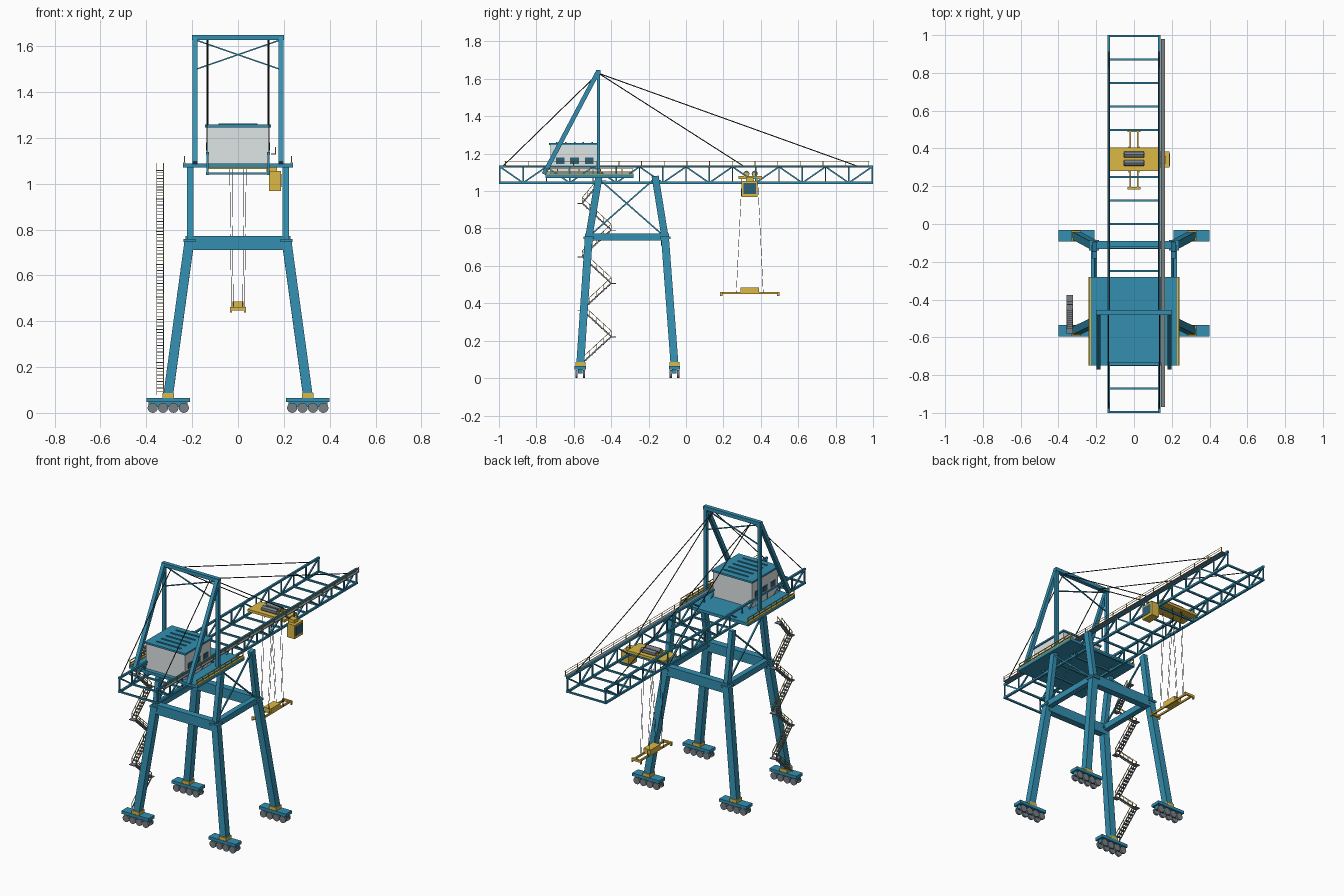
import bpy, bmesh, math
from mathutils import Vector, Matrix

if "Cube" in bpy.data.objects:
    bpy.data.objects.remove(bpy.data.objects["Cube"])


def material(name, rgb):
    m = bpy.data.materials.new(name)
    m.diffuse_color = (*rgb, 1)
    m.use_nodes = True
    m.node_tree.nodes["Principled BSDF"].inputs["Base Color"].default_value = m.diffuse_color
    return m


BLUE = material("crane blue", (0.033, 0.275, 0.435))
YELLOW = material("safety yellow", (0.72, 0.48, 0.06))
WALL = material("house grey", (0.74, 0.78, 0.78))
STEEL = material("steel grey", (0.19, 0.215, 0.235))
CABLE = material("cable black", (0.035, 0.038, 0.042))
GLASS = material("window glass", (0.025, 0.12, 0.19))


class Part:
    """Collects boxes, beams and rods into one object."""

    def __init__(self, name, mat):
        self.name, self.mat, self.bm = name, mat, bmesh.new()

    def box(self, x0, x1, y0, y1, z0, z1):
        c = Vector(((x0 + x1) / 2, (y0 + y1) / 2, (z0 + z1) / 2))
        s = Matrix.Diagonal((abs(x1 - x0), abs(y1 - y0), abs(z1 - z0), 1))
        bmesh.ops.create_cube(self.bm, size=1, matrix=Matrix.Translation(c) @ s)

    def beam(self, p, q, w, h=None, side=(1, 0, 0)):
        # w is measured along "side", h across it
        p, q = Vector(p), Vector(q)
        d = (q - p).normalized()
        u = Vector(side)
        if abs(d.dot(u)) > 0.95:
            u = Vector((0, 1, 0))
        u = (u - d * u.dot(d)).normalized()
        rot = Matrix((u, d.cross(u), d)).transposed().to_4x4()
        s = Matrix.Diagonal((w, h or w, (q - p).length, 1))
        bmesh.ops.create_cube(self.bm, size=1, matrix=Matrix.Translation((p + q) / 2) @ rot @ s)

    def rod(self, p, q, r, n=6):
        p, q = Vector(p), Vector(q)
        rot = (q - p).to_track_quat('Z', 'Y').to_matrix().to_4x4()
        bmesh.ops.create_cone(self.bm, cap_ends=True, segments=n, radius1=r, radius2=r,
                              depth=(q - p).length, matrix=Matrix.Translation((p + q) / 2) @ rot)

    def done(self, smooth=False):
        me = bpy.data.meshes.new(self.name)
        self.bm.to_mesh(me)
        self.bm.free()
        me.materials.append(self.mat)
        ob = bpy.data.objects.new(self.name, me)
        bpy.context.collection.objects.link(ob)
        if smooth:
            bpy.ops.object.select_all(action='DESELECT')
            ob.select_set(True)
            bpy.context.view_layer.objects.active = ob
            bpy.ops.object.shade_smooth_by_angle()


SIDES = (-1, 1)

# Wheel bogies, leg feet and legs: (base y, knee y, top y)
LEGS = ((-0.565, -0.52, -0.465), (-0.062, -0.112, -0.165))
bogies, wheels = Part("bogies", BLUE), Part("wheels", STEEL)
feet, legs = Part("leg_feet", YELLOW), Part("legs", BLUE)
for s in SIDES:
    for base, knee, top in LEGS:
        bogies.box(s * 0.21, s * 0.40, base - 0.03, base + 0.03, 0.047, 0.066)
        bogies.box(s * 0.22, s * 0.39, base - 0.012, base + 0.012, 0.025, 0.048)
        for i in range(4):
            x = s * (0.236 + i * 0.0455)
            for t in SIDES:
                wheels.rod((x, base + t * 0.014, 0.022), (x, base + t * 0.026, 0.022), 0.022, 16)
        feet.box(s * 0.28, s * 0.33, base - 0.027, base + 0.027, 0.066, 0.086)
        legs.beam((s * 0.304, base, 0.08), (s * 0.212, knee, 0.75), 0.042, 0.042)
        legs.beam((s * 0.209, knee, 0.75), (s * 0.209, top, 1.08), 0.028, 0.038)
        legs.box(s * 0.185, s * 0.238, knee - 0.028, knee + 0.028, 0.745, 0.758)
bogies.done()
wheels.done(True)
feet.done()
legs.done()

# Portal beams and side cross bracing
portal, brace = Part("portal_beams", BLUE), Part("side_braces", BLUE)
for _, knee, _ in LEGS:
    portal.box(-0.215, 0.215, knee - 0.021, knee + 0.021, 0.71, 0.772)
for s in SIDES:
    portal.box(s * 0.195, s * 0.228, -0.52, -0.112, 0.735, 0.772)
    brace.beam((s * 0.209, -0.505, 0.77), (s * 0.209, -0.175, 1.06), 0.008)
    brace.beam((s * 0.209, -0.13, 0.77), (s * 0.209, -0.46, 1.06), 0.008)
portal.done()
brace.done()

# Lattice boom
boom = Part("boom_truss", BLUE)
N = 16
for s in SIDES:
    x = s * 0.133
    boom.box(x - 0.006, x + 0.006, -1, 1, 1.125, 1.137)
    boom.box(x - 0.006, x + 0.006, -1, 1, 1.038, 1.05)
    for i in range(N + 1):
        y = -0.995 + i * 1.99 / N
        boom.beam((x, y, 1.044), (x, y, 1.13), 0.007)
        if i < N:
            a, b = (1.044, 1.13) if i % 2 else (1.13, 1.044)
            boom.beam((x, y, a), (x, y + 1.99 / N, b), 0.008)
for i in range(N + 1):
    y = -0.995 + i * 1.99 / N
    boom.box(-0.133, 0.133, y - 0.005, y + 0.005, 1.039, 1.049)
boom.done()

# Boom walkway with handrail
walk, rail = Part("boom_walkway", STEEL), Part("boom_handrail", YELLOW)
walk.box(0.143, 0.165, -0.97, 0.98, 1.127, 1.131)
for i in range(17):
    y = -0.965 + i * 1.94 / 16
    rail.beam((0.163, y, 1.13), (0.163, y, 1.16), 0.004)
for z in (1.145, 1.159):
    rail.beam((0.163, -0.97, z), (0.163, 0.98, z), 0.002)
walk.done()
rail.done()

# Machinery platform and its railings
deck, rail = Part("machinery_deck", BLUE), Part("deck_railing", YELLOW)
deck.box(-0.24, 0.24, -0.75, -0.28, 1.07, 1.088)
for s in SIDES:
    x = s * 0.234
    for i in range(9):
        y = -0.745 + i * 0.0575
        rail.beam((x, y, 1.085), (x, y, 1.12), 0.004)
    for z in (1.102, 1.119):
        rail.beam((x, -0.75, z), (x, -0.28, z), 0.004)
    rail.box(x - 0.006, x + 0.006, -0.75, -0.28, 1.086, 1.093)
deck.done()
rail.done()

# Machinery house
house, roof = Part("machinery_house", WALL), Part("house_roof", BLUE)
windows, ribs = Part("house_windows", GLASS), Part("roof_ribs", BLUE)
house.box(-0.136, 0.136, -0.725, -0.466, 1.085, 1.248)
roof.box(-0.143, 0.143, -0.732, -0.459, 1.246, 1.257)
for i in range(5):
    y = -0.69 + i * 0.047
    ribs.box(-0.085, 0.085, y - 0.004, y + 0.004, 1.256, 1.262)
for s in SIDES:
    for y in (-0.672, -0.596, -0.518):
        windows.box(s * 0.135, s * 0.139, y - 0.023, y + 0.023, 1.145, 1.18)
for p in (house, roof, windows, ribs):
    p.done()

# A-frame mast
mast, posts = Part("mast_back_legs", BLUE), Part("mast_posts", BLUE)
for s in SIDES:
    mast.beam((s * 0.188, -0.472, 1.635), (s * 0.188, -0.76, 1.09), 0.022, 0.024)
    posts.beam((s * 0.188, -0.468, 1.08), (s * 0.188, -0.468, 1.635), 0.02, 0.018)
    mast.beam((s * 0.18, -0.468, 1.50), (-s * 0.18, -0.468, 1.625), 0.006)
mast.box(-0.2, 0.2, -0.482, -0.456, 1.626, 1.648)
mast.done()
posts.done()

# Stay cables from the mast head
stays = Part("stay_cables", CABLE)
for s in SIDES:
    for x, y in ((0.135, -0.98), (0.131, 0.31), (0.133, 0.92)):
        stays.rod((s * x, -0.468, 1.63), (s * x, y, 1.132), 0.0027)
stays.done()

# Trolley, drums and operator cab
trolley, drums = Part("trolley", YELLOW), Part("hoist_drums", STEEL)
cab, glass = Part("operator_cab", YELLOW), Part("cab_windows", GLASS)
trolley.box(-0.13, 0.13, 0.28, 0.405, 1.065, 1.081)
for y in (0.323, 0.367):
    drums.rod((-0.052, y, 1.093), (0.052, y, 1.093), 0.016, 12)
    for s in SIDES:
        trolley.box(s * 0.052, s * 0.057, y - 0.01, y + 0.01, 1.08, 1.096)
cab.box(0.135, 0.188, 0.298, 0.383, 0.968, 1.055)
trolley.box(0.125, 0.17, 0.32, 0.36, 1.05, 1.075)
glass.box(0.186, 0.19, 0.308, 0.373, 0.985, 1.043)
trolley.done()
drums.done(True)
cab.done()
glass.done()

# Spreader and hoist ropes
spreader, ropes = Part("spreader", YELLOW), Part("hoist_ropes", CABLE)
spreader.box(-0.025, 0.025, 0.292, 0.39, 0.455, 0.485)
for s in SIDES:
    spreader.box(s * 0.016, s * 0.025, 0.185, 0.498, 0.449, 0.46)
    y = 0.341 + s * 0.152
    spreader.box(-0.034, 0.034, y - 0.006, y + 0.006, 0.447, 0.461)
    for t in SIDES:
        spreader.box(t * 0.026, t * 0.034, y - 0.006, y + 0.006, 0.438, 0.45)
        for x in (0.026, 0.036):
            ropes.rod((t * x, 0.341 + s * 0.042, 1.066), (t * x * 0.8, 0.341 + s * 0.072, 0.455), 0.001, 5)
spreader.done()
ropes.done()

# Zigzag access stairs
treads, strings, rails = Part("stair_treads", STEEL), Part("stair_stringers", STEEL), Part("stair_rails", YELLOW)
X0, X1 = -0.355, -0.325
for f in range(7):
    z0, z1 = 0.08 + f * 0.1425, 0.08 + (f + 1) * 0.1425
    ya, yb = (-0.555, -0.40) if f % 2 == 0 else (-0.40, -0.555)
    if f == 6:
        yb, z1 = -0.45, 1.06
    for i in range(1, 10):
        y, z = ya + (yb - ya) * i / 10, z0 + (z1 - z0) * i / 10
        treads.box(X0, X1, y - 0.008, y + 0.008, z - 0.0015, z + 0.0015)
    for x in (X0, X1):
        strings.beam((x, ya, z0), (x, yb, z1), 0.003, 0.007)
        rails.beam((x, ya, z0 + 0.03), (x, yb, z1 + 0.03), 0.003)
        for i in range(5):
            y, z = ya + (yb - ya) * i / 4, z0 + (z1 - z0) * i / 4
            rails.beam((x, y, z), (x, y, z + 0.03), 0.0025)
    out = 0.025 if yb > ya else -0.025
    treads.box(X0 - 0.003, X1 + 0.003, yb - out * 0.3, yb + out, z1 - 0.004, z1)
for p in (treads, strings, rails):
    p.done()
